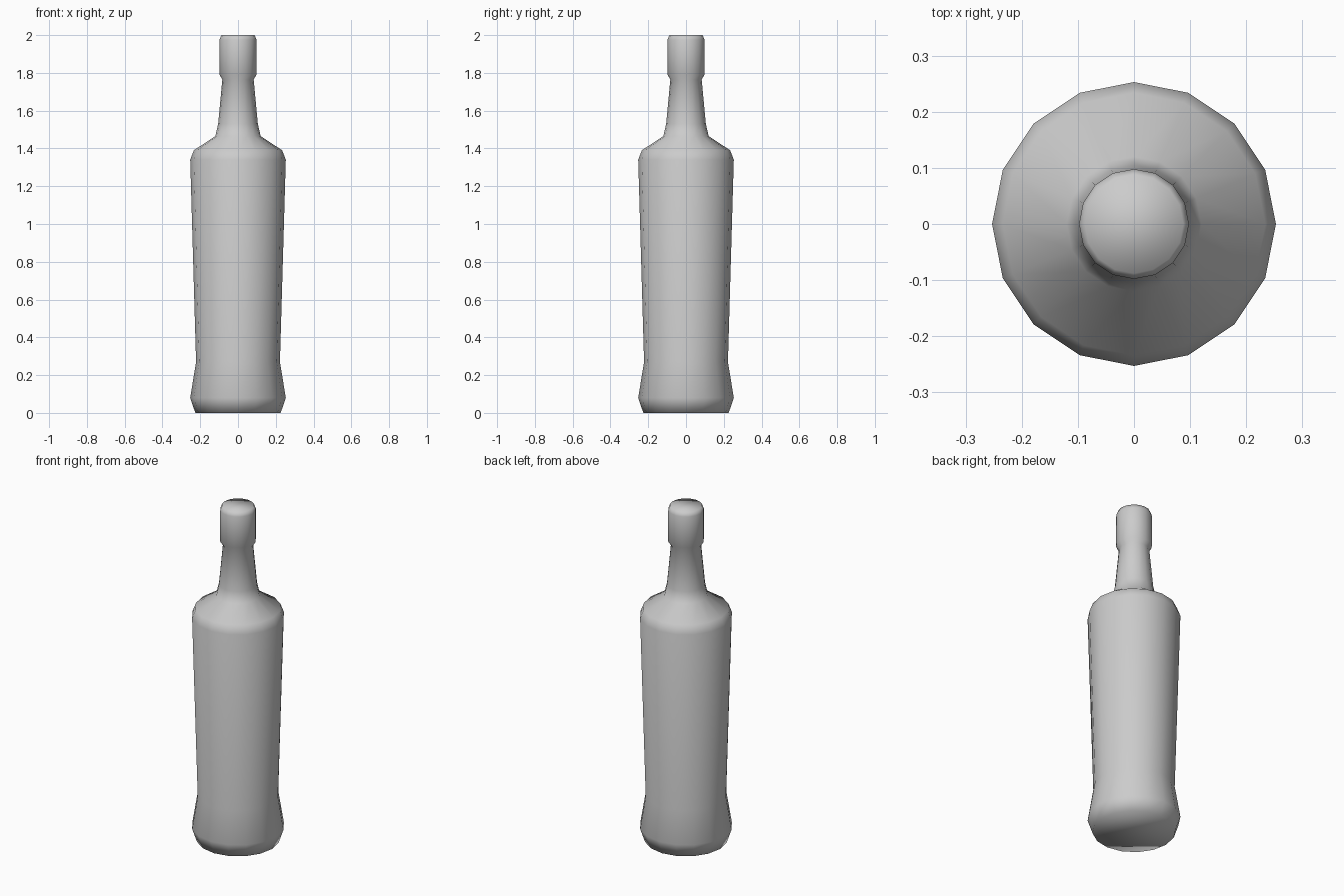
import bpy
import bmesh
from math import cos, sin, pi

cube = bpy.data.objects.get("Cube")
if cube:
    bpy.data.objects.remove(cube, do_unlink=True)

SIDES = 16

# Bottle outline as (radius, height), from the base up to the cap
PROFILE = [
    (0.226, 0.0), (0.253, 0.08), (0.222, 0.27),      # flared foot
    (0.253, 1.34), (0.234, 1.39),                    # body and shoulder edge
    (0.12, 1.465), (0.105, 1.53), (0.083, 1.765),    # shoulder and neck
    (0.098, 1.79), (0.098, 1.975), (0.088, 2.0),     # cap
]


def grey_material(name, value):
    mat = bpy.data.materials.new(name)
    mat.use_nodes = True
    colour = (value, value, value, 1)
    mat.diffuse_color = colour
    mat.node_tree.nodes["Principled BSDF"].inputs["Base Color"].default_value = colour
    return mat


def lathe(name, profile, mat):
    """Spin a profile round the z axis and close both ends."""
    bm = bmesh.new()
    rings = [[bm.verts.new((r * cos(2 * pi * i / SIDES), r * sin(2 * pi * i / SIDES), z))
              for i in range(SIDES)] for r, z in profile]
    for low, high in zip(rings, rings[1:]):
        for i in range(SIDES):
            j = (i + 1) % SIDES
            bm.faces.new((low[i], low[j], high[j], high[i]))
    bm.faces.new(rings[0][::-1])
    bm.faces.new(rings[-1])
    for face in bm.faces:
        face.smooth = True
    mesh = bpy.data.meshes.new(name)
    bm.to_mesh(mesh)
    bm.free()
    mesh.materials.append(mat)
    obj = bpy.data.objects.new(name, mesh)
    bpy.context.collection.objects.link(obj)
    return obj


# Whole bottle in one smooth shell
lathe("bottle", PROFILE, grey_material("light grey", 0.6))
